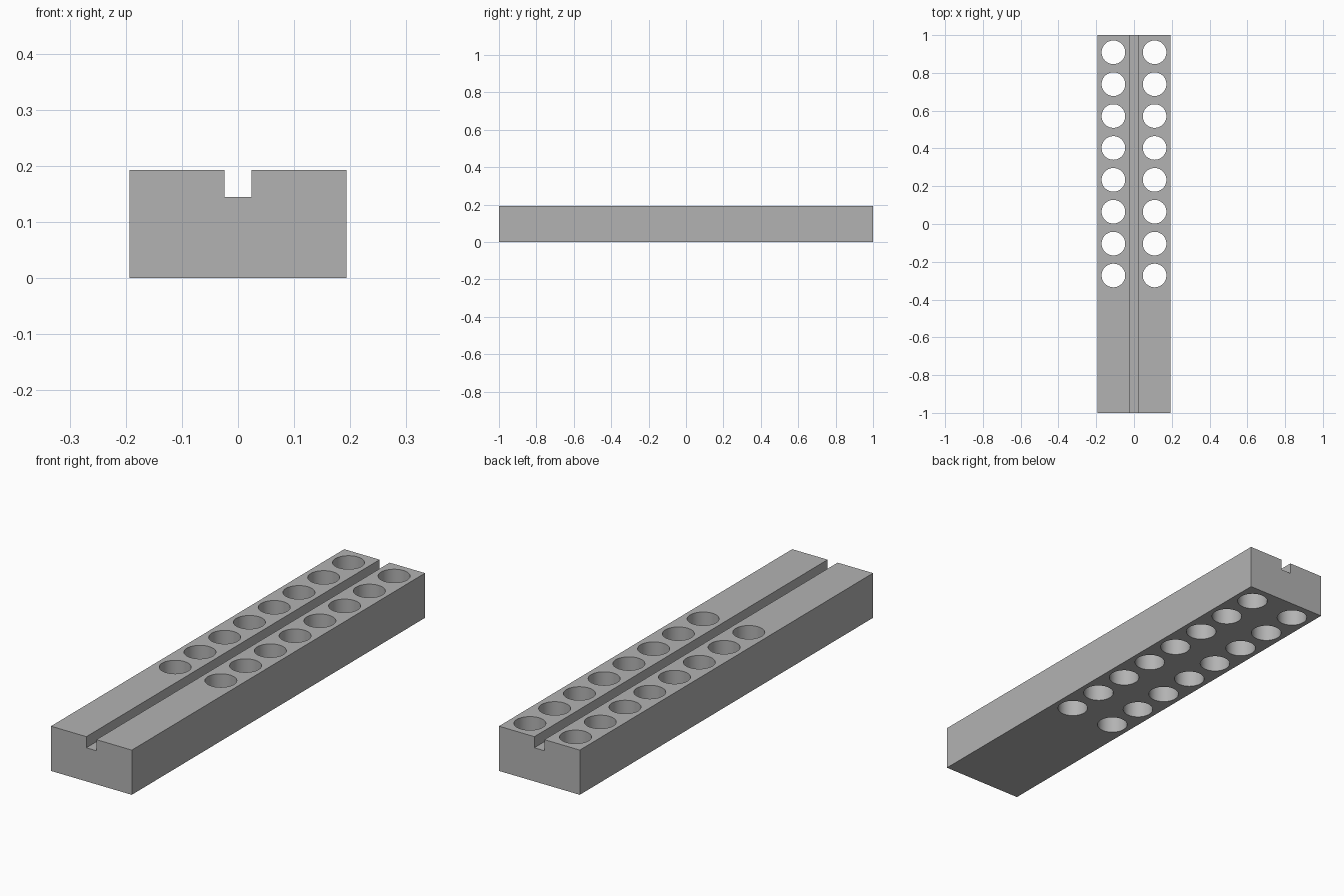
import bpy
import bmesh
from math import radians
from mathutils import Matrix

cube = bpy.data.objects.get("Cube")
if cube:
    bpy.data.objects.remove(cube, do_unlink=True)

HALF_WIDTH, HEIGHT = 0.193, 0.193
SLOT_HALF, SLOT_FLOOR = 0.024, 0.145
HOLE_X, HOLE_RADIUS = 0.109, 0.0625
FIRST_HOLE_Y, HOLE_STEP, HOLE_ROWS = 0.909, 0.1688, 8

grey = bpy.data.materials.new("mid grey")
grey.use_nodes = True
colour = (0.45, 0.45, 0.45, 1)
grey.diffuse_color = colour
grey.node_tree.nodes["Principled BSDF"].inputs["Base Color"].default_value = colour


def add_object(name, bm):
    bmesh.ops.recalc_face_normals(bm, faces=bm.faces)
    mesh = bpy.data.meshes.new(name)
    bm.to_mesh(mesh)
    bm.free()
    mesh.materials.append(grey)
    obj = bpy.data.objects.new(name, mesh)
    bpy.context.collection.objects.link(obj)
    return obj


# Slotted bar: a mirrored cross-section extruded along y
half = [(HALF_WIDTH, 0), (HALF_WIDTH, HEIGHT), (SLOT_HALF, HEIGHT), (SLOT_HALF, SLOT_FLOOR)]
section = half + [(-x, z) for x, z in reversed(half)]
bm = bmesh.new()
face = bm.faces.new([bm.verts.new((x, -1, z)) for x, z in section])
extruded = bmesh.ops.extrude_face_region(bm, geom=[face])["geom"]
bmesh.ops.translate(bm, vec=(0, 2, 0),
                    verts=[v for v in extruded if isinstance(v, bmesh.types.BMVert)])
bar = add_object("slotted_bar", bm)

# Two rows of round through holes
bm = bmesh.new()
for row in range(HOLE_ROWS):
    for x in (-HOLE_X, HOLE_X):
        place = Matrix.Translation((x, FIRST_HOLE_Y - row * HOLE_STEP, HEIGHT / 2))
        bmesh.ops.create_cone(bm, cap_ends=True, segments=64, radius1=HOLE_RADIUS,
                              radius2=HOLE_RADIUS, depth=HEIGHT * 2, matrix=place)
cutter = add_object("hole_cutter", bm)
cutter.hide_render = True

# Cut the holes and smooth their walls
drill = bar.modifiers.new("Holes", "BOOLEAN")
drill.operation = "DIFFERENCE"
drill.solver = "EXACT"
drill.object = cutter
bpy.ops.object.select_all(action="DESELECT")
bar.select_set(True)
bpy.context.view_layer.objects.active = bar
bpy.ops.object.modifier_apply(modifier=drill.name)
bpy.data.objects.remove(cutter, do_unlink=True)
bpy.ops.object.shade_smooth_by_angle(angle=radians(30))
